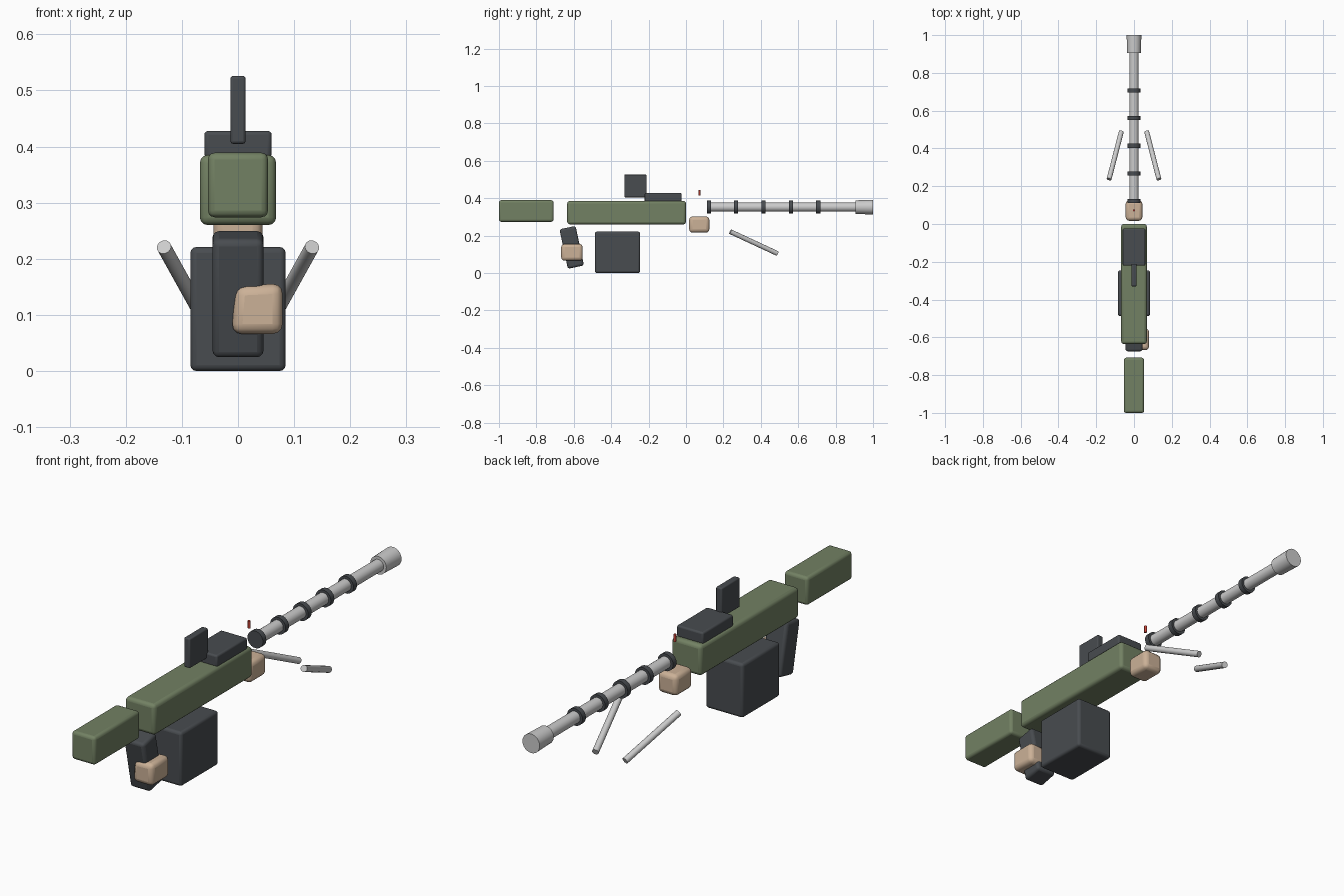
import bpy
from mathutils import Vector
from math import radians

if "Cube" in bpy.data.objects:
    bpy.data.objects.remove(bpy.data.objects["Cube"])


def material(name, rgb):
    m = bpy.data.materials.new(name)
    m.diffuse_color = (*rgb, 1)
    m.use_nodes = True
    m.node_tree.nodes["Principled BSDF"].inputs["Base Color"].default_value = m.diffuse_color
    return m


DARK = material("dark_metal", (0.065, 0.072, 0.08))
GREEN = material("olive", (0.17, 0.22, 0.125))
TAN = material("tan", (0.6, 0.44, 0.31))
RED = material("red", (0.6, 0.06, 0.04))


def finish(o, name, mat):
    o.name = name
    if mat:
        o.data.materials.append(mat)
    bpy.ops.object.shade_smooth_by_angle(angle=radians(50))
    return o


def box(name, centre, size, mat, bevel, tilt=0):
    """Rounded box, optionally tilted about x."""
    bpy.ops.mesh.primitive_cube_add(size=1)
    o = bpy.context.object
    for v in o.data.vertices:
        v.co = Vector(a * b for a, b in zip(v.co, size))
    o.location = centre
    o.rotation_euler.x = tilt
    mod = o.modifiers.new("round", "BEVEL")
    mod.width = bevel
    mod.segments = 3
    return finish(o, name, mat)


def span(name, half_x, y, z, mat, bevel):
    """Rounded box centred on x, given its y and z ranges."""
    return box(name, (0, sum(y) / 2, sum(z) / 2),
               (2 * half_x, y[1] - y[0], z[1] - z[0]), mat, bevel)


def rod(name, a, b, r1, r2=None, mat=None, sides=24):
    """Round rod from point a to point b."""
    a, b = Vector(a), Vector(b)
    bpy.ops.mesh.primitive_cone_add(vertices=sides, radius1=r1, radius2=r2 or r1,
                                    depth=(b - a).length, location=(a + b) / 2)
    o = bpy.context.object
    o.rotation_euler = (b - a).to_track_quat("Z", "Y").to_euler()
    return finish(o, name, mat)


# Body, stock and ammunition box
span("receiver", 0.068, (-0.635, 0.0), (0.26, 0.385), GREEN, 0.014)
span("stock", 0.0535, (-1.0, -0.708), (0.274, 0.389), GREEN, 0.012)
span("ammo_box", 0.085, (-0.487, -0.245), (0.0, 0.221), DARK, 0.011)

# Top cover and rear sight
span("feed_cover", 0.06, (-0.221, -0.024), (0.38, 0.428), DARK, 0.007)
span("rear_sight", 0.0135, (-0.33, -0.211), (0.405, 0.526), DARK, 0.005)

# Tilted grip and the two hands
box("grip", (0, -0.611, 0.137), (0.091, 0.088, 0.216), DARK, 0.012, radians(12))
rear_hand = box("rear_hand", (0.034, -0.61, 0.111), (0.091, 0.115, 0.09), TAN, 0.018)
for v in rear_hand.data.vertices:
    if v.co.x < 0 and v.co.z > 0:
        v.co += Vector((0.007, 0, -0.004))
span("front_hand", 0.044, (0.017, 0.125), (0.216, 0.302), TAN, 0.018)

# Barrel, cooling rings and muzzle
Z = 0.352
rod("barrel", (0, 0.115, Z), (0, 0.92, Z), 0.0245)
for i in range(5):
    y = 0.122 + 0.1462 * i
    rod(f"barrel_ring_{i + 1}", (0, y - 0.011, Z), (0, y + 0.011, Z), 0.035, mat=DARK)
rod("muzzle", (0, 0.905, Z), (0, 1.0, Z), 0.0365, 0.039)

# Front sight post
rod("front_sight", (0, 0.072, 0.414), (0, 0.072, 0.444), 0.0055, mat=RED, sides=12)

# Splayed bipod legs
for side, s in (("left", -1), ("right", 1)):
    rod(f"bipod_leg_{side}", (s * 0.132, 0.237, 0.221), (s * 0.067, 0.489, 0.104), 0.013, sides=16)
